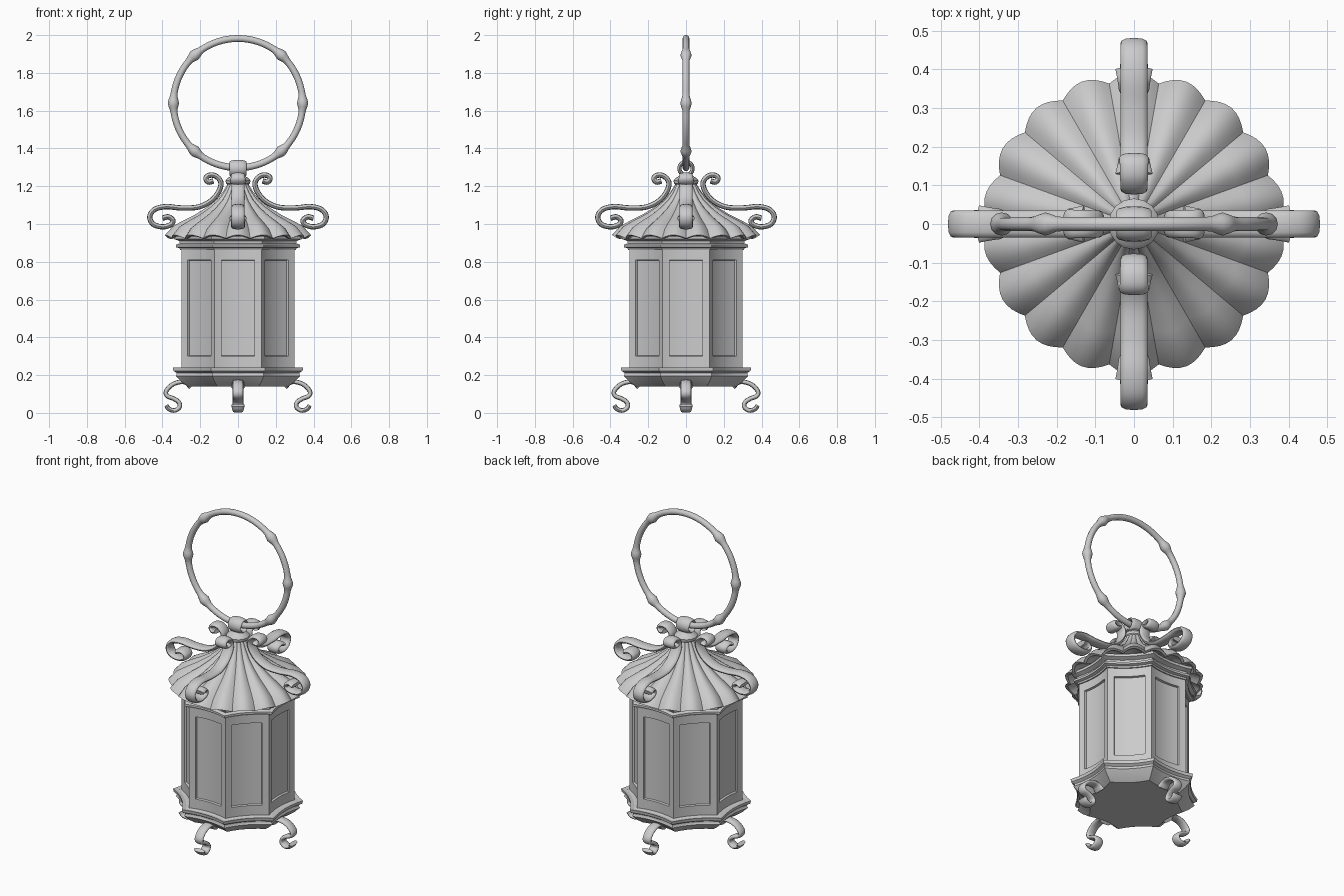
import bpy, bmesh
from math import sin, cos, pi, radians, exp, hypot
from mathutils import Vector

if "Cube" in bpy.data.objects:
    bpy.data.objects.remove(bpy.data.objects["Cube"])


def finish(name, bm, angle=30):
    bmesh.ops.recalc_face_normals(bm, faces=bm.faces)
    me = bpy.data.meshes.new(name)
    bm.to_mesh(me)
    bm.free()
    ob = bpy.data.objects.new(name, me)
    bpy.context.collection.objects.link(ob)
    bpy.ops.object.select_all(action='DESELECT')
    ob.select_set(True)
    bpy.context.view_layer.objects.active = ob
    bpy.ops.object.shade_smooth_by_angle(angle=radians(angle))
    return ob


def skin(name, rings, loop=False, cap=True, angle=30):
    """Join a list of closed point rings into a surface."""
    bm = bmesh.new()
    vs = [[bm.verts.new(p) for p in ring] for ring in rings]
    n = len(vs[0])
    for i in range(len(vs) if loop else len(vs) - 1):
        a, b = vs[i], vs[(i + 1) % len(vs)]
        for j in range(n):
            k = (j + 1) % n
            bm.faces.new((a[j], a[k], b[k], b[j]))
    if cap and not loop:
        bm.faces.new(vs[0])
        bm.faces.new(vs[-1])
    return finish(name, bm, angle)


def side_point(apothem, side, t, z):
    """Point on a hollow-sided octagon; t runs 0..1 along one side."""
    half = apothem * 0.4142
    d = apothem - 0.065 * apothem * 4 * t * (1 - t)
    a = side * pi / 4
    u = (2 * t - 1) * half
    return (d * cos(a) - u * sin(a), d * sin(a) + u * cos(a), z)


def octagon_loft(name, profile):
    skin(name, [[side_point(r, s, t / 6, z) for s in range(8) for t in range(6)]
                for r, z in profile])


def smooth_path(pts, steps=6):
    """Catmull-Rom curve through 2D points."""
    p = [Vector(q) for q in pts]
    p = [2 * p[0] - p[1]] + p + [2 * p[-1] - p[-2]]
    out = []
    for i in range(1, len(p) - 2):
        a, b, c, d = p[i - 1:i + 3]
        for k in range(steps):
            t = k / steps
            out.append(0.5 * (2 * b + (c - a) * t + (2 * a - 5 * b + 4 * c - d) * t * t
                              + (3 * b - a - 3 * c + d) * t ** 3))
    return out + [p[-2]]


def scroll(name, pts, turn, width, thick, flare):
    """Rounded ribbon following a radial (r, z) path, widening at both ends."""
    path = smooth_path(pts)
    rings = []
    for i, p in enumerate(path):
        tan = (path[min(i + 1, len(path) - 1)] - path[max(i - 1, 0)]).normalized()
        t = i / (len(path) - 1)
        w = width * (1 + flare * abs(2 * t - 1) ** 5)
        ring = []
        for j in range(12):
            a = 2 * pi * j / 12
            c, s = cos(a), sin(a)
            y = w * (abs(c) ** 0.7) * (1 if c > 0 else -1)
            h = thick * s
            r, z = p.x - tan.y * h, p.y + tan.x * h
            ring.append((r * cos(turn) - y * sin(turn), r * sin(turn) + y * cos(turn), z))
        rings.append(ring)
    skin(name, rings, angle=50)


# Body: eight hollow walls with recessed panels
bm = bmesh.new()
ts = [0, .075, .15, .267, .383, .5, .617, .733, .85, .925, 1]
zs = [0.22, 0.30, 0.81, 0.88]
panels = []
for s in range(8):
    g = [[bm.verts.new(side_point(0.30, s, t, z)) for t in ts] for z in zs]
    panel = []
    for i in range(3):
        for j in range(len(ts) - 1):
            f = bm.faces.new((g[i][j], g[i][j + 1], g[i + 1][j + 1], g[i + 1][j]))
            if i == 1 and 2 <= j < 8:
                panel.append(f)
    panels.append(panel)
bmesh.ops.remove_doubles(bm, verts=bm.verts, dist=1e-4)
bm.normal_update()
for panel in panels:
    bmesh.ops.inset_region(bm, faces=panel, thickness=0.003, depth=-0.012,
                           use_even_offset=True)
finish("lantern_body", bm)

# Moulded base and cornice
octagon_loft("base", [(.265, .14), (.30, .165), (.33, .195), (.325, .203), (.325, .212),
                      (.342, .222), (.345, .24), (.322, .236), (.31, .24), (.29, .24)])
octagon_loft("cornice", [(.29, .86), (.306, .863), (.31, .872), (.328, .877), (.328, .89),
                         (.308, .898), (.31, .91), (.338, .92), (.34, .935), (.31, .95)])

# Fluted roof: eighteen rounded ribs with creased valleys
profile = [(.05, 1.235), (.06, 1.205), (.082, 1.17), (.115, 1.13), (.165, 1.09), (.23, 1.05),
           (.295, 1.018), (.35, .988), (.392, .942), (.375, .936), (.33, .955), (.10, .96)]
rings = []
for r, z in profile:
    ring = []
    for j in range(18 * 8):
        a = 2 * pi * j / (18 * 8)
        dip = 1 - abs(sin(9 * a))
        q = r * (1 - 0.06 * dip)
        ring.append((q * cos(a), q * sin(a), z - 0.045 * r * dip))
    rings.append(ring)
skin("fluted_roof", rings, angle=32)

# Collar on top of the roof
collar = [(.052, 1.205), (.064, 1.215), (.066, 1.23), (.056, 1.243), (.042, 1.25),
          (.034, 1.262), (.015, 1.268)]
skin("roof_collar", [[(r * cos(pi * j / 8), r * sin(pi * j / 8), z) for j in range(16)]
                     for r, z in collar])

# Eyelet that holds the handle
rings = []
for i in range(24):
    a = 2 * pi * i / 24
    ring = []
    for j in range(12):
        b = 2 * pi * j / 12
        m = 0.035 + 0.011 * cos(b)
        ring.append((0.045 * sin(b), m * cos(a), 1.294 + m * sin(a)))
    rings.append(ring)
skin("handle_eyelet", rings, loop=True, angle=50)

# Ring handle with six swollen joints
joints = [0, 48, 132, 180, 228, 312]
rings = []
for i in range(120):
    deg = i * 3
    near = min(abs((deg - k + 180) % 360 - 180) for k in joints)
    m = 0.018 + 0.012 * exp(-(near / 4.5) ** 2)
    a = radians(deg)
    rings.append([((.342 + m * cos(b)) * cos(a), m * sin(b), 1.64 + (.342 + m * cos(b)) * sin(a))
                  for b in [2 * pi * j / 12 for j in range(12)]])
skin("ring_handle", rings, loop=True, angle=60)

# Roof scrolls and scrolled feet, four of each
roof_path = [(.13, 1.228), (.155, 1.222), (.17, 1.24), (.155, 1.257), (.12, 1.255), (.092, 1.225),
             (.098, 1.18), (.14, 1.125), (.21, 1.09), (.30, 1.085), (.38, 1.092), (.44, 1.078),
             (.467, 1.04), (.45, 1.0), (.40, .985), (.355, .997), (.345, 1.02), (.37, 1.038),
             (.40, 1.03)]
foot_path = [(.25, .135), (.275, .16), (.31, .163), (.35, .148), (.38, .115), (.375, .09),
             (.34, .075), (.312, .055), (.31, .03), (.335, .013), (.365, .02), (.38, .04)]
for i, side in enumerate(("right", "back", "left", "front")):
    scroll("roof_scroll_" + side, roof_path, i * pi / 2, 0.035, 0.014, 0.38)
    scroll("foot_" + side, foot_path, i * pi / 2, 0.028, 0.012, 0.3)
